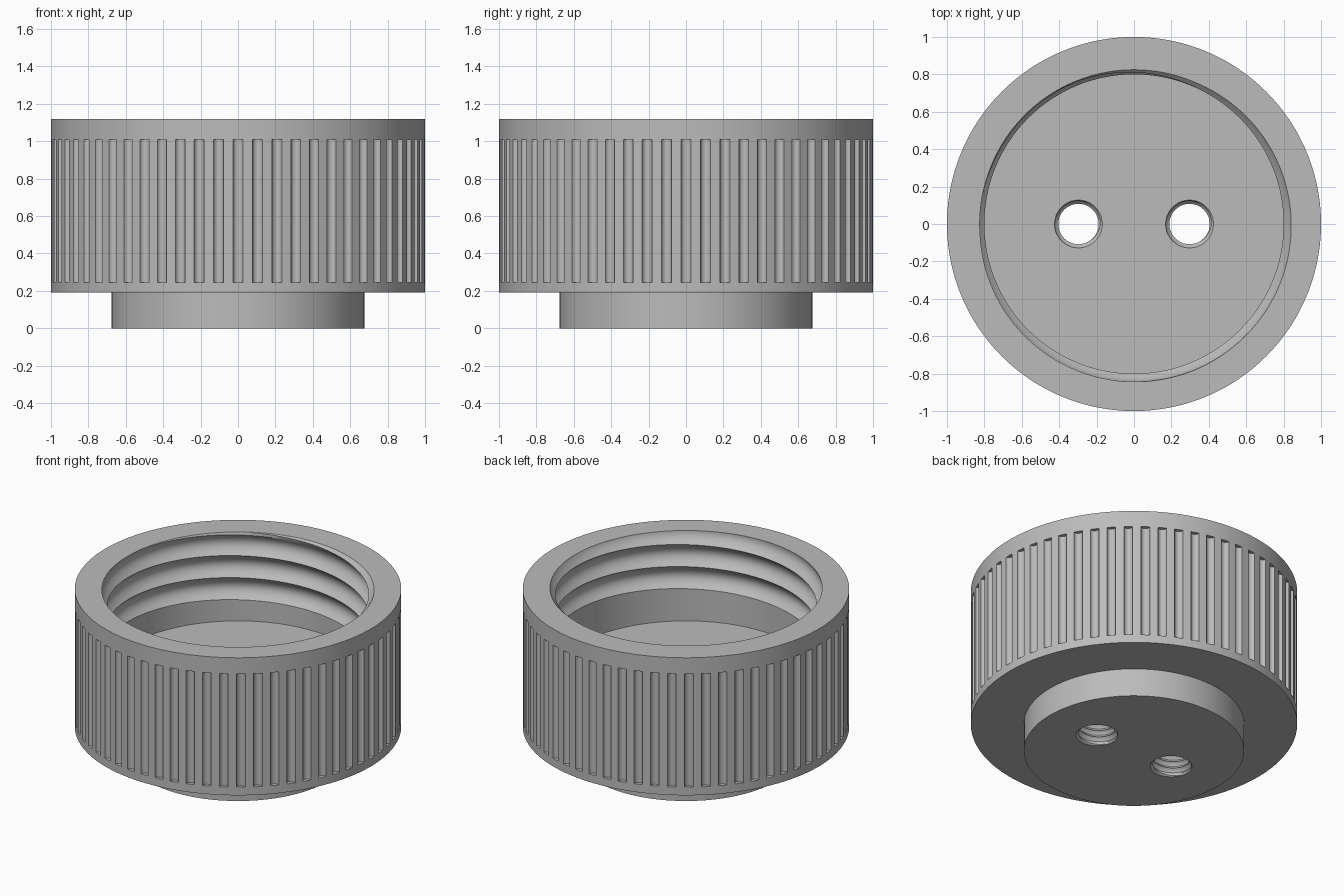
import bpy
import bmesh
from math import sin, cos, pi, radians, ceil, floor, sqrt

cube = bpy.data.objects.get("Cube")
if cube:
    bpy.data.objects.remove(cube)

# Main levels and radii
PLUG_Z, FLOOR_Z, TOP_Z = 0.19, 0.53, 1.12
PLUG_R, BORE_R = 0.675, 0.80
GRIPS, GRIP_HALF, GRIP_DEPTH = 60, 0.027, 0.025

bm = bmesh.new()


def skin(rows, closed=True):
    """Join rows of points with quads."""
    grid = [[bm.verts.new(p) for p in row] for row in rows]
    for a, b in zip(grid, grid[1:]):
        n = len(a)
        for i in range(n if closed else n - 1):
            j = (i + 1) % n
            bm.faces.new((a[i], a[j], b[j], b[i]))


def ring(profile, z):
    return [(r * cos(a), r * sin(a), z) for a, r in profile]


def threaded_bore(cx, r, depth, pitch, z0, z1, start, turn, segs, steps, lead, both_ends):
    """Wall of a hole whose rows follow a right-hand helical groove."""
    k0 = floor((z0 - start) / pitch * steps) - steps - 1
    k1 = ceil((z1 - start) / pitch * steps) + 1
    rows = []
    for k in range(k0, k1 + 1):
        row = []
        for i in range(segs + 1):
            f = i / segs
            z = min(max(start + pitch * (k / steps + f), z0), z1)
            u = (z - start) / pitch - f
            n = round(u)
            cut = depth * (1 - 4 * (u - n) ** 2) if n + f > -0.001 else 0
            flare = max(0, lead - (z1 - z))
            if both_ends:
                flare = max(flare, lead - (z - z0))
            rad = r + max(cut, flare)
            a = turn + 2 * pi * f
            row.append((cx + rad * cos(a), rad * sin(a), z))
        rows.append(row)
    skin(rows, closed=False)


# Outer wall with half-round grip grooves
plain, grooved = [], []
for g in range(GRIPS):
    mid = 2 * pi * g / GRIPS - pi / 2
    for s in range(-4, 5):
        t = sin(s / 4 * pi / 2)
        a = mid + t * GRIP_HALF
        plain.append((a, 1))
        grooved.append((a, 1 - GRIP_DEPTH * sqrt(max(0, 1 - t * t))))
    a = mid + pi / GRIPS
    plain.append((a, 1))
    grooved.append((a, 1))
skin([ring(plain, PLUG_Z), ring(plain, 0.245), ring(grooved, 0.245),
      ring(grooved, 1.01), ring(plain, 1.01), ring(plain, TOP_Z)])

# Plug under the cap
plug = [(2 * pi * i / 120, PLUG_R) for i in range(120)]
skin([ring(plug, 0), ring(plug, PLUG_Z)])

# Large threaded opening and two small threaded through holes
threaded_bore(0, BORE_R, 0.045, 0.149, FLOOR_Z, TOP_Z, 0.70, radians(10), 180, 8, 0.025, False)
for side in (-1, 1):
    threaded_bore(side * 0.297, 0.108, 0.02, 0.045, 0, FLOOR_Z, -0.09, 0, 40, 4, 0.02, True)

bmesh.ops.remove_doubles(bm, verts=bm.verts[:], dist=0.0001)
bmesh.ops.dissolve_degenerate(bm, edges=bm.edges[:], dist=0.00005)

# Flat faces: plug bottom, cap underside, inner floor and rim
for level in (0, PLUG_Z, FLOOR_Z, TOP_Z):
    edges = [e for e in bm.edges if e.is_boundary
             and all(abs(v.co.z - level) < 0.0005 for v in e.verts)]
    bmesh.ops.triangle_fill(bm, edges=edges, use_beauty=True, normal=(0, 0, 1))
bmesh.ops.recalc_face_normals(bm, faces=bm.faces[:])

mesh = bpy.data.meshes.new("threaded_cap")
bm.to_mesh(mesh)
bm.free()
cap = bpy.data.objects.new("threaded_cap", mesh)
bpy.context.collection.objects.link(cap)

# Grey plastic
grey = bpy.data.materials.new("grey_plastic")
grey.use_nodes = True
colour = (0.5, 0.5, 0.5, 1)
grey.diffuse_color = colour
grey.node_tree.nodes["Principled BSDF"].inputs["Base Color"].default_value = colour
mesh.materials.append(grey)

bpy.ops.object.select_all(action='DESELECT')
cap.select_set(True)
bpy.context.view_layer.objects.active = cap
bpy.ops.object.shade_smooth_by_angle(angle=radians(30))
